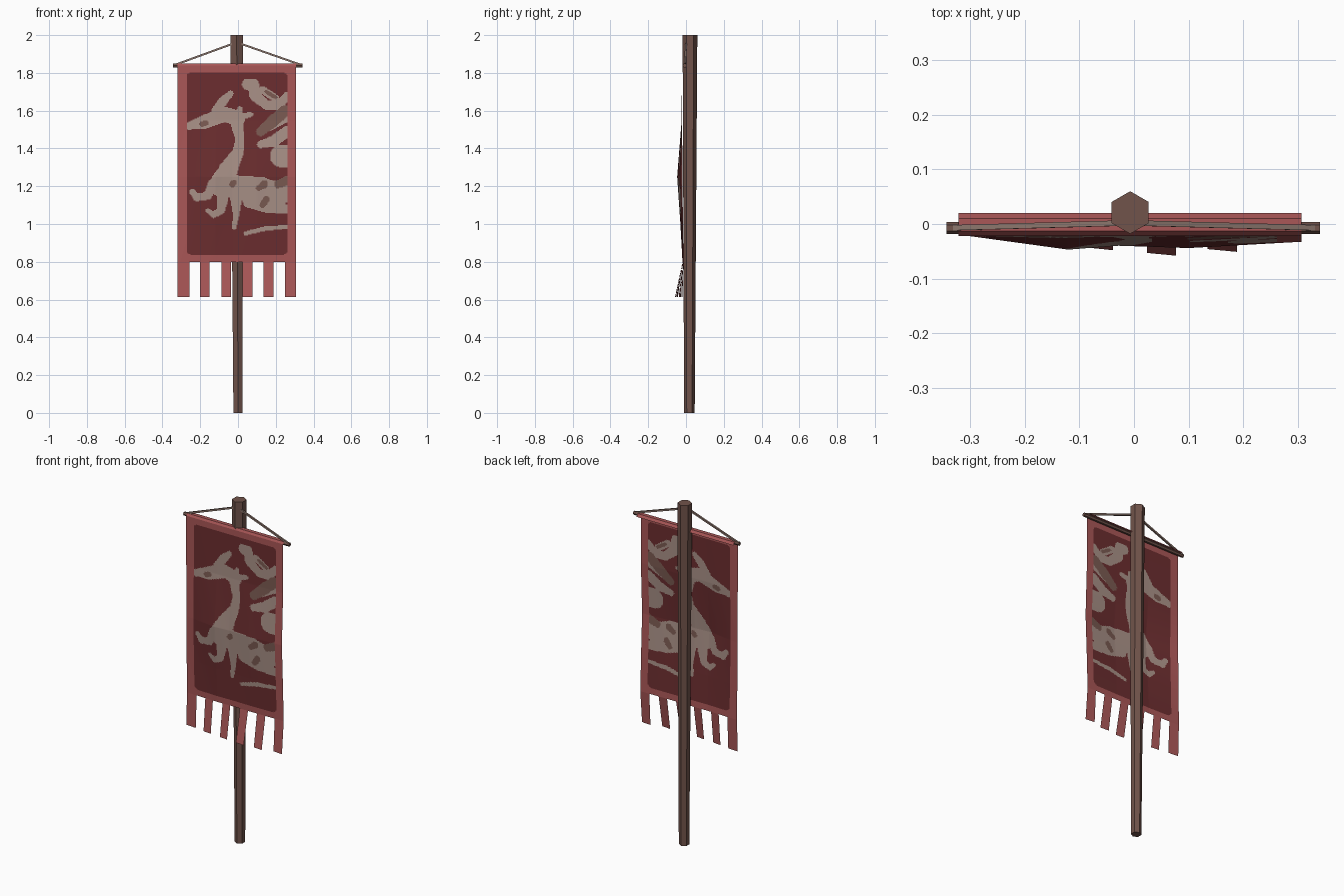
import bpy, bmesh, math
from mathutils import Vector

if "Cube" in bpy.data.objects:
    bpy.data.objects.remove(bpy.data.objects["Cube"])


def material(name, rgb):
    m = bpy.data.materials.new(name)
    m.diffuse_color = (*rgb, 1)
    m.use_nodes = True
    m.node_tree.nodes["Principled BSDF"].inputs["Base Color"].default_value = m.diffuse_color
    return m


WOOD = material("brown wood", (0.165, 0.088, 0.070))
CORD = material("cord grey brown", (0.26, 0.18, 0.15))
TRIM = material("faded red trim", (0.40, 0.095, 0.095))
FIELD = material("dark red cloth", (0.150, 0.027, 0.029))
PALE = material("pale beige paint", (0.40, 0.285, 0.245))
DULL = material("dull brown paint", (0.20, 0.105, 0.085))


def add_object(name, bm, mats):
    me = bpy.data.meshes.new(name)
    bm.to_mesh(me)
    bm.free()
    ob = bpy.data.objects.new(name, me)
    for m in mats:
        me.materials.append(m)
    bpy.context.collection.objects.link(ob)
    return ob


def rod(name, a, b, r1, r2, sides, mat, turn=0.0):
    """Flat sided tapered rod from a to b."""
    a, b = Vector(a), Vector(b)
    bm = bmesh.new()
    bmesh.ops.create_cone(bm, cap_ends=True, segments=sides, radius1=r1,
                          radius2=r2, depth=(b - a).length)
    ob = add_object(name, bm, [mat])
    axis = (b - a).normalized()
    q = Vector((0, 0, 1)).rotation_difference(axis).to_matrix().to_4x4()
    for v in ob.data.vertices:
        c, s = math.cos(turn), math.sin(turn)
        x, y, z = v.co
        v.co = q @ Vector((x * c - y * s, x * s + y * c, z)) + (a + b) / 2
    return ob


def lerp_table(t, table):
    for (t0, v0), (t1, v1) in zip(table, table[1:]):
        if t <= t1:
            k = max(0, (t - t0) / (t1 - t0))
            return v0 + (v1 - v0) * k
    return table[-1][1]


# Pole, crossbar and the two hanging cords
rod("pole", (0.0, 0.018, 0), (-0.007, 0.021, 2.0), 0.028, 0.039, 6, WOOD)
rod("crossbar", (-0.343, -0.007, 1.839), (0.341, -0.007, 1.839), 0.011, 0.011, 6, WOOD)
for side, x in (("left", -0.335), ("right", 0.335)):
    rod(side + "_cord", (x, -0.007, 1.842), (-0.007, 0.002, 1.962), 0.007, 0.007, 4, CORD, math.pi / 4)

# Sleeve folded over the crossbar
LEFT, RIGHT, TOP, BOTTOM = -0.321, 0.307, 1.838, 0.80
bm = bmesh.new()
rows = [[bm.verts.new((x, y, z)) for x in (LEFT, RIGHT)]
        for y, z in ((-0.022, 1.834), (-0.013, 1.849), (0.01, 1.849), (0.02, 1.834))]
for p, q in zip(rows, rows[1:]):
    bm.faces.new((p[0], p[1], q[1], q[0]))
add_object("sleeve", bm, [TRIM])

# Gentle folds of the cloth: bulge grows towards mid height
ACROSS = [(-0.321, 0.05), (-0.12, 1.0), (-0.03, 0.75), (0.1, 0.9), (0.307, 0.5)]
DOWN = [(0.80, 0.2), (1.0, 0.5), (1.25, 1.0), (1.55, 0.1), (1.84, 0.0)]


def cloth_y(x, z):
    base = lerp_table(z, [(0.80, -0.013), (1.25, -0.018), (1.84, -0.022)])
    return base - 0.029 * lerp_table(x, ACROSS) * lerp_table(z, DOWN)


# Painted beast: brush strokes of (x, z, radius) in hundredths
PALE_HEAD = [
    [(-26, 152, 2), (-18, 154, 3.6), (-7, 158, 4), (0, 156, 4)],
    [(-12, 160, 2), (-8, 165, 2.5), (-4, 169, 1.6)],
    [(0, 157, 2), (1, 161, 1.2)],
    [(2, 157, 2), (7, 158, 1.2)],
    [(-1, 155, 3.5), (1, 145, 2.4), (0, 138, 3), (-5, 129, 5), (-8, 121, 7)],
]
PALE_BODY = [
    [(-8, 121, 6), (1, 119, 6.5), (12, 118, 7), (24, 116, 5)],
    [(-13, 121, 3), (-16, 115, 2.2), (-22, 114, 2), (-24, 117, 1.6)],
    [(-8, 114, 3), (-9, 107, 2), (-13, 105, 1.8), (-16, 107, 1.2)],
    [(-1, 113, 3), (-1, 105, 1.7), (-2, 98, 1.2)],
    [(6, 112, 3.5), (16, 109, 3.2), (26, 108, 2.5)],
    [(4, 95, 1), (14, 97.5, 1.3), (26, 98.5, 1)],
]
PALE_RIGHT = [
    [(5, 174, 3), (8, 174, 3), (9, 168, 3), (15, 163, 2.5), (22, 163, 2.5), (26, 168, 2)],
    [(13, 171, 2), (20, 166.5, 2)],
    [(12, 142, 2), (19, 144, 3), (26, 149, 3)],
    [(17, 152, 2.5), (25, 156, 2.5)],
    [(23, 136, 6), (26, 136, 6)],
]
DULL_MARKS = [
    [(-19, 153, 1.5), (-17, 153.5, 1.5)],
    [(12, 149, 2.5), (18, 154, 3.2), (25, 160, 3)],
    [(-3, 121, 1.5), (-2, 122, 1.5)],
    [(11, 119, 1.6), (14, 121, 2)],
    [(21, 121, 2), (26, 123, 2.5)],
    [(13, 110, 1.6), (15, 113, 1.8)],
    [(15, 170, 1), (20, 167, 1)],
]


def inside(x, z, strokes):
    for s in strokes:
        for (x0, z0, r0), (x1, z1, r1) in zip(s, s[1:]):
            dx, dz = x1 - x0, z1 - z0
            t = ((x - x0) * dx + (z - z0) * dz) / (dx * dx + dz * dz)
            t = min(1, max(0, t))
            if math.hypot(x - x0 - t * dx, z - z0 - t * dz) < r0 + (r1 - r0) * t:
                return True
    return False


def cloth_colour(x, z):
    # rounded field inside the trim, then the painted beast
    qx = max(0, abs(x + 0.005) - 0.242)
    qz = max(0, abs(z - 1.32) - 0.457)
    if math.hypot(qx, qz) > 0.026:
        return 0
    p, q = x * 100, z * 100
    if inside(p, q, DULL_MARKS):
        return 3
    return 2 if any(inside(p, q, g) for g in (PALE_HEAD, PALE_BODY, PALE_RIGHT)) else 1


# Banner cloth: one thin sheet, coloured per face
NX, NZ = 126, 208
bm = bmesh.new()
grid = []
for j in range(NZ + 1):
    z = BOTTOM + (TOP - BOTTOM) * j / NZ
    xs = [LEFT + (RIGHT - LEFT) * i / NX for i in range(NX + 1)]
    grid.append([bm.verts.new((x, cloth_y(x, z), z)) for x in xs])
for j in range(NZ):
    for i in range(NX):
        f = bm.faces.new((grid[j][i], grid[j][i + 1], grid[j + 1][i + 1], grid[j + 1][i]))
        c = f.calc_center_median()
        f.material_index = cloth_colour(c.x, c.z)
add_object("banner_cloth", bm, [TRIM, FIELD, PALE, DULL])

# Hanging strips along the lower edge: (left, right, tip depth)
STRIPS = [(-0.321, -0.257, -0.022), (-0.2, -0.15, -0.036), (-0.087, -0.038, -0.046),
          (0.024, 0.077, -0.056), (0.135, 0.189, -0.049), (0.249, 0.307, -0.030)]
for n, (x0, x1, tip) in enumerate(STRIPS, 1):
    bm = bmesh.new()
    v = [bm.verts.new(p) for p in ((x0, tip + 0.003, 0.613), (x1, tip - 0.002, 0.613),
                                   (x1, cloth_y(x1, 0.8), 0.80), (x0, cloth_y(x0, 0.8), 0.80))]
    bm.faces.new(v)
    add_object(f"hanging_strip_{n}", bm, [TRIM])
